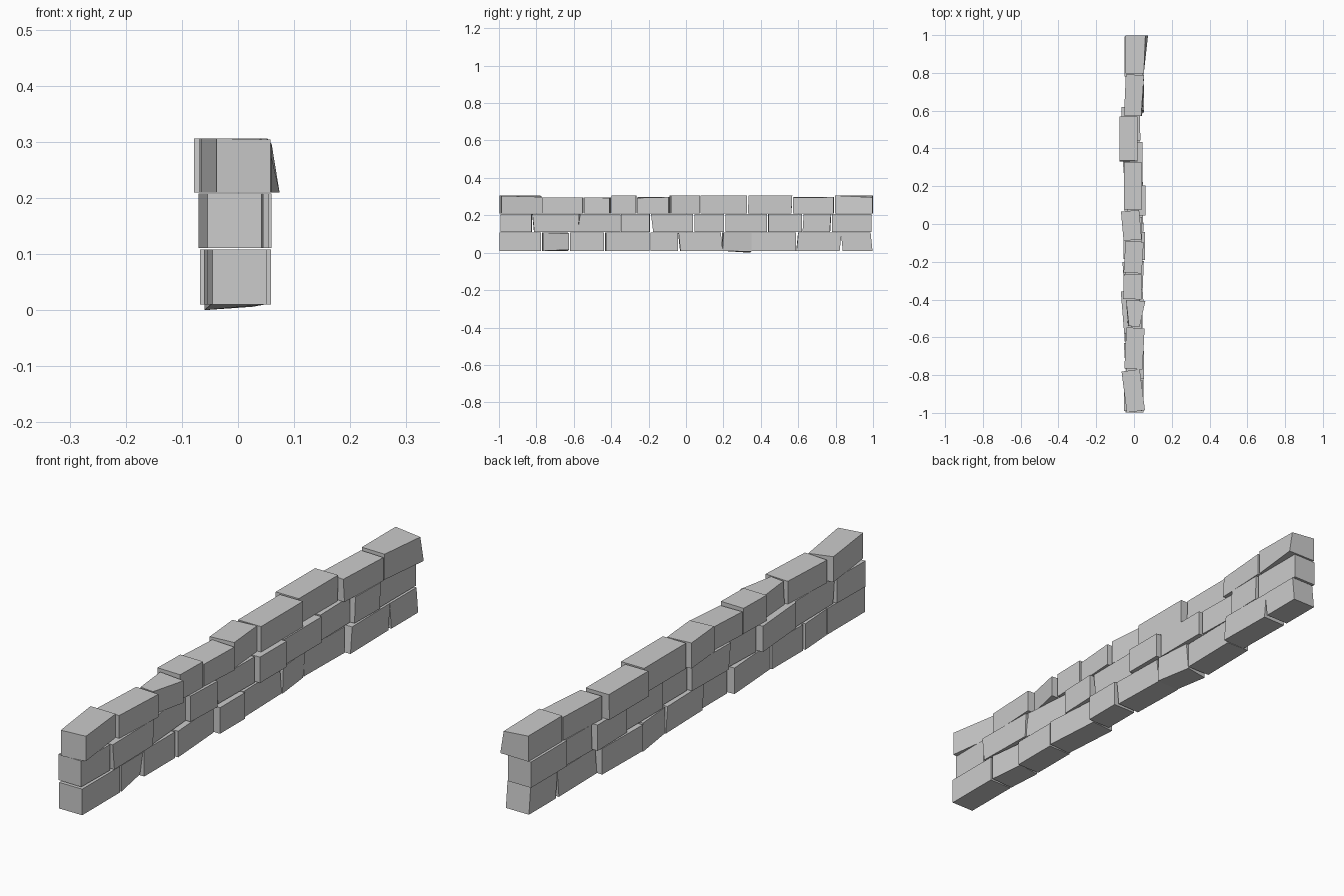
import bpy
import bmesh

HALF_WIDTH = 0.048   # half thickness of a stone
GAP = 0.007          # joint between neighbouring stones


def make_stone(name, y0, y1, xa, xb, z0, z1, lean=0.0, wide=0.0, nudges=()):
    """A roughly cut block running from y0 to y1, its centre line going xa to xb.
    lean tilts the end faces, wide splays the far end, nudges shift single corners
    given as (far end, right side, top, dx, dy, dz)."""
    slope = (xb - xa) / (y1 - y0)
    bm = bmesh.new()
    bmesh.ops.create_cube(bm, size=2)
    for v in bm.verts:
        sx, sy, sz = v.co
        far, right, top = sy > 0, sx > 0, sz > 0
        x = (xb if far else xa) + sx * (HALF_WIDTH + (wide if far else 0))
        y = (y1 if far else y0) - slope * sx * HALF_WIDTH + lean * sz
        z = z1 if top else z0
        for nf, nr, nt, dx, dy, dz in nudges:
            if (far, right, top) == (bool(nf), bool(nr), bool(nt)):
                x, y, z = x + dx, y + dy, z + dz
        v.co = (x, y, z)
    mesh = bpy.data.meshes.new(name)
    bm.to_mesh(mesh)
    bm.free()
    ob = bpy.data.objects.new(name, mesh)
    bpy.context.collection.objects.link(ob)


def make_course(name, start, z0, z1, stones, special):
    y = start
    for i, (end, xa, xb) in enumerate(stones, 1):
        extra = dict(special.get(i, {}))
        top = extra.pop("z1", z1)
        make_stone(f"{name}_stone_{i:02d}", y, end, xa, xb, z0, top, **extra)
        y = end + GAP


# bottom course: (end y, centre x at near end, centre x at far end)
bottom = [
    (-0.775, 0.003, 0.003), (-0.628, 0.003, -0.006), (-0.438, -0.003, -0.003),
    (-0.198, 0.003, -0.013), (-0.043, 0.011, 0.011), (0.190, 0.002, -0.004),
    (0.345, 0.000, -0.012), (0.588, -0.020, -0.016), (0.826, 0.006, 0.002),
    (0.992, 0.003, 0.003)]
make_course("bottom", -0.998, 0.01, 0.108, bottom, {
    2: dict(nudges=[(1, 1, 0, -0.012, 0, 0.006), (1, 1, 1, 0, 0, -0.006)]),
    6: dict(lean=-0.005),
    7: dict(nudges=[(1, 0, 0, 0, 0, -0.010), (1, 1, 0, -0.01, 0, -0.004),
                    (0, 1, 0, 0, -0.005, 0)]),
    9: dict(lean=0.005),
    10: dict(lean=-0.005)})

# middle course
middle = [
    (-0.824, -0.006, -0.003), (-0.582, 0.006, 0.002), (-0.353, -0.004, -0.022),
    (-0.194, -0.002, 0.004), (0.038, -0.008, -0.005), (0.203, 0.012, 0.012),
    (0.433, -0.003, -0.003), (0.620, -0.014, -0.018), (0.773, 0.000, 0.003),
    (0.993, -0.003, -0.003)]
make_course("middle", -0.990, 0.111, 0.208, middle, {
    2: dict(lean=-0.005, nudges=[(1, 1, 1, 0, 0.015, 0), (1, 0, 1, 0, 0.012, 0)]),
    3: dict(nudges=[(0, 1, 0, 0, -0.008, 0), (0, 1, 1, 0, 0.006, 0)]),
    5: dict(nudges=[(0, 1, 0, 0, 0.012, 0), (0, 0, 0, 0, 0.012, 0)]),
    9: dict(lean=0.003)})

# top course, with uneven heights
top = [
    (-0.775, 0.010, -0.018), (-0.550, -0.003, 0.008), (-0.405, -0.004, 0.006),
    (-0.266, -0.009, -0.006), (-0.092, -0.007, 0.003), (0.070, -0.007, -0.021),
    (0.326, -0.006, -0.006), (0.566, -0.030, -0.029), (0.790, -0.005, 0.005),
    (0.998, 0.004, 0.008)]
make_course("top", -0.992, 0.21, 0.306, top, {
    1: dict(nudges=[(1, 1, 1, 0, 0, -0.008), (0, 1, 1, 0, 0, -0.002)]),
    2: dict(z1=0.296),
    3: dict(z1=0.296, nudges=[(1, 1, 1, 0.006, 0, -0.003), (1, 1, 0, 0.006, 0, 0),
                              (0, 0, 1, 0.025, 0, 0), (0, 0, 0, 0.02, 0, 0),
                              (0, 1, 1, -0.015, 0, 0), (0, 1, 0, -0.015, 0, 0)]),
    5: dict(z1=0.297, nudges=[(0, 1, 1, 0, 0, -0.004)]),
    8: dict(lean=0.002),
    9: dict(z1=0.297, nudges=[(0, 1, 1, -0.005, 0, -0.003)]),
    10: dict(wide=0.004, nudges=[(1, 1, 0, 0.014, 0, 0), (1, 1, 1, 0, 0, -0.010)])})
